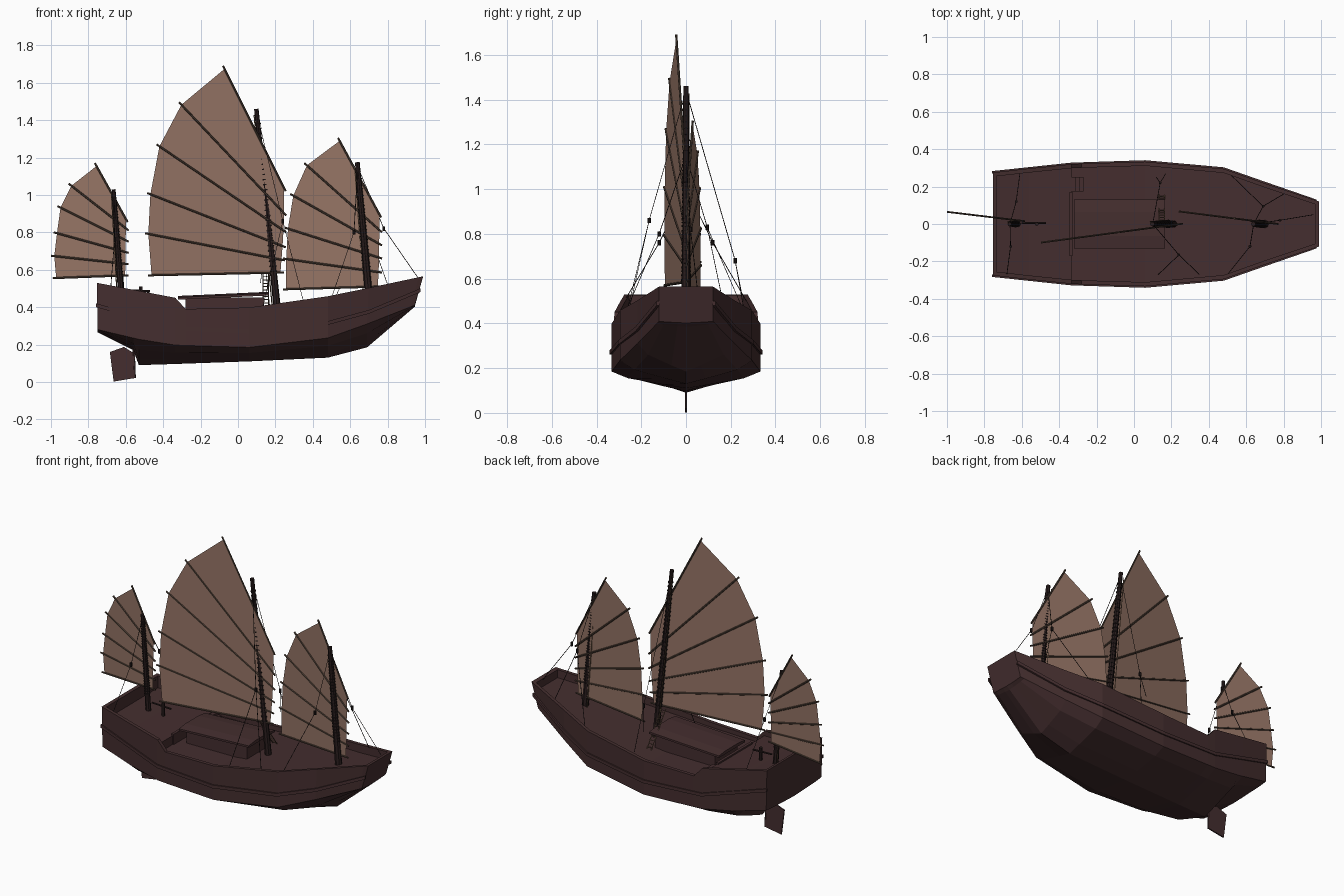
import bpy
import bmesh
from mathutils import Vector

cube = bpy.data.objects.get("Cube")
if cube:
    bpy.data.objects.remove(cube, do_unlink=True)


def material(name, rgb):
    mat = bpy.data.materials.new(name)
    mat.use_nodes = True
    mat.diffuse_color = (*rgb, 1)
    mat.node_tree.nodes["Principled BSDF"].inputs["Base Color"].default_value = (*rgb, 1)
    return mat


HULL = material("dark red timber", (0.058, 0.027, 0.028))
CANVAS = material("tan canvas", (0.3, 0.175, 0.13))
BATTEN = material("brown bamboo", (0.075, 0.05, 0.036))
SPAR = material("blackened mast wood", (0.022, 0.012, 0.012))
ROPE = material("tarred rope", (0.012, 0.008, 0.008))
TACKLE = material("light rope", (0.16, 0.1, 0.06))


def finish(name, bm, mat):
    bmesh.ops.recalc_face_normals(bm, faces=bm.faces)
    mesh = bpy.data.meshes.new(name)
    bm.to_mesh(mesh)
    bm.free()
    mesh.materials.append(mat)
    obj = bpy.data.objects.new(name, mesh)
    bpy.context.collection.objects.link(obj)
    return obj


def rod(bm, a, b, r1, r2=None, sides=6):
    """Tapered cylinder from a to b."""
    a, b = Vector(a), Vector(b)
    made = bmesh.ops.create_cone(bm, cap_ends=True, segments=sides, radius1=r1,
                                 radius2=r1 if r2 is None else r2, depth=(b - a).length)
    turn = (b - a).to_track_quat('Z', 'Y').to_matrix()
    for v in made["verts"]:
        v.co = turn @ v.co + (a + b) / 2


def box(bm, lo, hi):
    made = bmesh.ops.create_cube(bm, size=1)
    lo, hi = Vector(lo), Vector(hi)
    for v in made["verts"]:
        v.co = (lo + hi) / 2 + v.co * (hi - lo)


def loft(bm, rings):
    """Closed skin through rings of equal length, with end caps."""
    loops = [[bm.verts.new(p) for p in ring] for ring in rings]
    n = len(loops[0])
    for a, b in zip(loops, loops[1:]):
        for i in range(n):
            bm.faces.new((a[i], a[(i + 1) % n], b[(i + 1) % n], b[i]))
    bm.faces.new(loops[0])
    bm.faces.new(loops[-1])


def lerp(a, b, t):
    return tuple(p + (q - p) * t for p, q in zip(a, b))


# Hull frames: x, x of chine, half width, sheer z, chine z, keel z
STERN = (-0.755, -0.75, 0.275, 0.53, 0.28, 0.265)
AFT = (-0.56, -0.56, 0.297, 0.493, 0.235, 0.17)
SKEG = (-0.53, -0.53, 0.3, 0.487, 0.228, 0.09)
BREAK = (-0.335, -0.335, 0.32, 0.45, 0.197, 0.096)
WAIST = (-0.28, -0.28, 0.323, 0.39, 0.195, 0.098)
MID = (0.06, 0.06, 0.333, 0.398, 0.185, 0.11)
FORE = (0.48, 0.48, 0.295, 0.458, 0.235, 0.13)
SHOULDER = (0.7, 0.69, 0.217, 0.503, 0.31, 0.185)
BOW = (0.99, 0.945, 0.12, 0.565, 0.41, 0.402)


def frame(st, deck_drop):
    x, xc, w, zs, zc, zk = st
    wi, deep = w - 0.022, zc - zk
    half = [(xc, 0.3 * w, zk + 0.22 * deep), (xc, 0.78 * w, zc - 0.4 * deep), (xc, w, zc),
            (x, w, zs), (x, wi, zs), (x, wi, zs - deck_drop)]
    return ([(xc, 0, zk)] + half + [(x, 0, zs - deck_drop)]
            + [(px, -py, pz) for px, py, pz in reversed(half)])


bm = bmesh.new()
stern_in, bow_in = lerp(STERN, AFT, 0.1), lerp(SHOULDER, BOW, 0.92)
loft(bm, [frame(s, d) for s, d in (
    (STERN, 0), (stern_in, 0), (stern_in, 0.075), (AFT, 0.06), (SKEG, 0.055), (BREAK, 0.03),
    (BREAK, 0.085), (WAIST, 0.025), (MID, 0.03), (FORE, 0.045), (SHOULDER, 0.05),
    (bow_in, 0.05), (bow_in, 0), (BOW, 0))])
finish("hull", bm, HULL)

# Wales along both sides
WALE = [(-0.758, 0.277, 0.41), (-0.335, 0.322, 0.287), (0.06, 0.335, 0.27),
        (0.48, 0.297, 0.315), (0.7, 0.22, 0.375), (0.975, 0.125, 0.49)]
for side, name in ((1, "left_wale"), (-1, "right_wale")):
    bm = bmesh.new()
    loft(bm, [[(x, side * (y + dy), z + dz) for dy, dz in
               ((-0.006, -0.01), (0.006, -0.01), (0.006, 0.01), (-0.006, 0.01))]
              for x, y, z in WALE])
    finish(name, bm, HULL)

# Rudder blade and its stock
bm = bmesh.new()
blade = [(-0.685, 0.16), (-0.61, 0.187), (-0.55, 0.15), (-0.556, 0.02), (-0.665, 0.002)]
loft(bm, [[(x, y, z) for x, z in blade] for y in (-0.004, 0.004)])
rod(bm, (-0.552, 0, 0.02), (-0.56, 0, 0.24), 0.006)
finish("rudder", bm, HULL)

# Deckhouse with a cambered, overhanging roof
bm = bmesh.new()
box(bm, (-0.28, -0.11, 0.35), (0.14, 0.11, 0.452))
finish("cabin_walls", bm, HULL)
bm = bmesh.new()
roof = [(-0.13, 0), (0.13, 0), (0.13, 0.012), (0.065, 0.02), (-0.065, 0.02), (-0.13, 0.012)]
loft(bm, [[(x, y, z + h) for y, h in roof] for x, z in ((-0.32, 0.44), (0.165, 0.462))])
finish("cabin_roof", bm, HULL)

# Steps up to the after deck, break rail, and tiller post
bm = bmesh.new()
for i in range(3):
    box(bm, (-0.335, 0.175, 0.355), (-0.27 - 0.02 * i, 0.25, 0.38 + 0.018 * i))
finish("deck_steps", bm, HULL)
bm = bmesh.new()
box(bm, (-0.345, -0.17, 0.36), (-0.328, 0.17, 0.43))
finish("deck_break_rail", bm, HULL)
bm = bmesh.new()
rod(bm, (-0.52, 0, 0.42), (-0.52, 0, 0.51), 0.01)
rod(bm, (-0.6, 0.005, 0.49), (-0.47, 0.005, 0.485), 0.006)
finish("tiller_post", bm, SPAR)


def mast(name, foot, head, radius):
    """Tapered mast with rope hoops and a halyard beside it."""
    bm = bmesh.new()
    rod(bm, foot, head, radius, radius * 0.6, 8)
    finish(name + "_mast", bm, SPAR)
    bm = bmesh.new()
    for i in range(8, 38):
        r = radius * (1 - 0.4 * i / 40) + 0.003
        rod(bm, lerp(foot, head, i / 40), lerp(foot, head, i / 40 + 0.006), r, None, 8)
    finish(name + "_mast_hoops", bm, ROPE)
    bm = bmesh.new()
    off = Vector((-radius * 1.3, radius, 0))
    rod(bm, Vector(foot) + off, Vector(lerp(foot, head, 0.97)) + off * 0.6, 0.003, None, 4)
    finish(name + "_halyard", bm, TACKLE)


def sail(name, leech, luff, y_at):
    """Fan of canvas panels; leech and luff hold batten ends from foot to peak."""
    ends = [((a[0], y_at(a[0]), a[1]), (b[0], y_at(b[0]), b[1])) for a, b in zip(leech, luff)]
    bm = bmesh.new()
    rows = []
    for a, b in ends:
        t = 0.018 / (Vector(b) - Vector(a)).length
        rows.append([bm.verts.new(lerp(a, b, s)) for s in (t, 1 - t)])
    for low, high in zip(rows, rows[1:]):
        bm.faces.new((low[0], low[1], high[1], high[0]))
    finish(name + "_sail", bm, CANVAS)
    bm = bmesh.new()
    for a, b in ends:
        rod(bm, a, b, 0.0055)
    finish(name + "_battens", bm, BATTEN)


# Mizzen, main and fore rigs
mast("mizzen", (-0.622, 0, 0.42), (-0.665, 0, 1.03), 0.017)
sail("mizzen",
     [(-0.99, 0.555), (-1.0, 0.675), (-0.985, 0.8), (-0.965, 0.94), (-0.905, 1.06), (-0.765, 1.17)],
     [(-0.585, 0.57), (-0.585, 0.63), (-0.585, 0.69), (-0.585, 0.75), (-0.585, 0.81), (-0.59, 0.855)],
     lambda x: 0.065 - 0.12 * (x + 1))
mast("main", (0.212, 0, 0.37), (0.098, 0, 1.46), 0.02)
sail("main",
     [(-0.48, 0.57), (-0.497, 0.795), (-0.485, 1.01), (-0.435, 1.27), (-0.315, 1.495), (-0.08, 1.69)],
     [(0.245, 0.585), (0.25, 0.65), (0.255, 0.72), (0.258, 0.8), (0.258, 0.89), (0.255, 1.02)],
     lambda x: -0.033 + 0.133 * x)
mast("fore", (0.7, 0, 0.45), (0.638, 0, 1.175), 0.021)
sail("fore",
     [(0.24, 0.495), (0.24, 0.66), (0.25, 0.825), (0.28, 1.005), (0.355, 1.17), (0.535, 1.305)],
     [(0.765, 0.51), (0.77, 0.585), (0.77, 0.66), (0.77, 0.73), (0.77, 0.8), (0.765, 0.88)],
     lambda x: 0.07 - 0.127 * (x - 0.22))

# Stays: each runs from a masthead to a block, then fans out to the rail
STAYS = {
    "main_right": ((0.1, 0, 1.44), (0.24, -0.165, 0.86), [(0.13, -0.27, 0.39), (0.35, -0.27, 0.43)]),
    "main_left": ((0.1, 0, 1.44), (0.14, 0.22, 0.68), [(0.12, 0.25, 0.53), (0.17, 0.27, 0.4)]),
    "fore_left": ((0.64, 0, 1.15), (0.69, 0.095, 0.83), [(0.52, 0.26, 0.45), (0.8, 0.16, 0.52)]),
    "fore_right": ((0.64, 0, 1.15), (0.62, -0.12, 0.8), [(0.5, -0.27, 0.45)]),
    "mizzen_left": ((-0.663, 0, 1.01), (-0.63, 0.12, 0.76), [(-0.61, 0.27, 0.5)]),
    "mizzen_right": ((-0.663, 0, 1.01), (-0.66, -0.12, 0.76), [(-0.68, -0.27, 0.51)]),
    "bow": ((0.64, 0, 1.15), (0.78, 0.02, 0.82), [(0.96, 0.05, 0.56)]),
}
for name, (top, block, feet) in STAYS.items():
    bm = bmesh.new()
    rod(bm, top, block, 0.0018, None, 4)
    for foot in feet:
        rod(bm, block, foot, 0.0018, None, 4)
    rod(bm, Vector(block) - Vector((0, 0, 0.012)), Vector(block) + Vector((0, 0, 0.012)), 0.008)
    finish(name + "_stay", bm, ROPE)

# Rope ladder leading from the deck to the mainmast
bm = bmesh.new()
low, high = (0.148, 0.16, 0.37), (0.148, 0.01, 0.58)
for dx in (-0.015, 0.015):
    shift = Vector((dx, 0, 0))
    rod(bm, Vector(low) + shift, Vector(high) + shift, 0.003, None, 4)
for i in range(1, 12):
    c = Vector(lerp(low, high, i / 12))
    rod(bm, c - Vector((0.018, 0, 0)), c + Vector((0.018, 0, 0)), 0.0025, None, 4)
finish("rope_ladder", bm, TACKLE)
